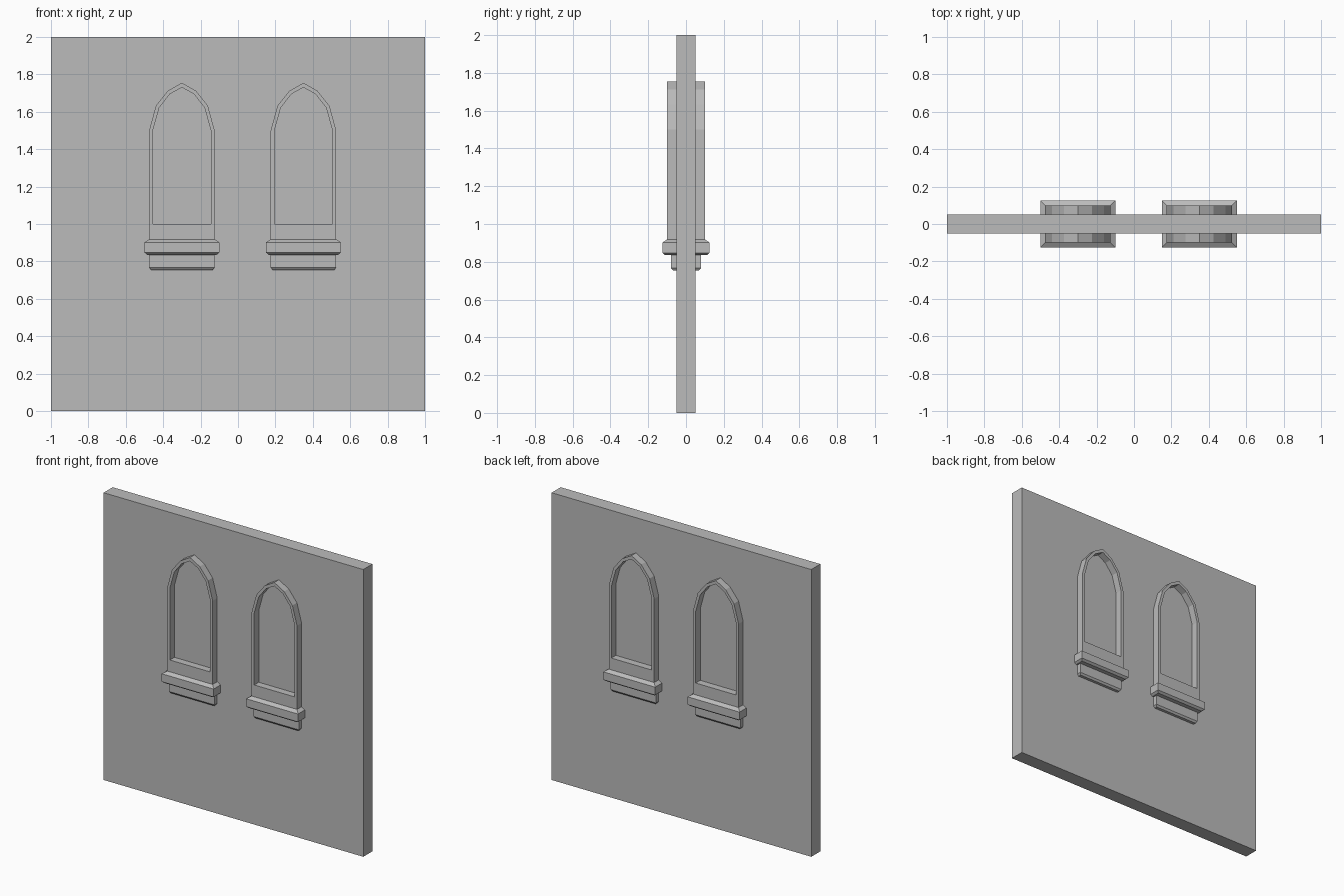
import bpy
import bmesh

cube = bpy.data.objects.get("Cube")
if cube:
    bpy.data.objects.remove(cube, do_unlink=True)

# Single stone colour
stone = bpy.data.materials.new("grey stone")
stone.use_nodes = True
GREY = (0.5, 0.5, 0.5, 1)
stone.diffuse_color = GREY
stone.node_tree.nodes["Principled BSDF"].inputs["Base Color"].default_value = GREY


def add_object(name, bm, x=0):
    bmesh.ops.recalc_face_normals(bm, faces=bm.faces)
    mesh = bpy.data.meshes.new(name)
    bm.to_mesh(mesh)
    bm.free()
    mesh.materials.append(stone)
    obj = bpy.data.objects.new(name, mesh)
    obj.location.x = x
    bpy.context.collection.objects.link(obj)
    return obj


def join_loops(bm, a, b):
    """Closed band of quads between two equal loops."""
    n = len(a)
    for i in range(n):
        j = (i + 1) % n
        bm.faces.new((a[i], a[j], b[j], b[i]))


def stacked_block(name, x, rings):
    """Block through the wall, from rectangles (half width, half depth, z)."""
    bm = bmesh.new()
    loops = [[bm.verts.new((sx * w, sy * d, z))
              for sx, sy in ((-1, -1), (1, -1), (1, 1), (-1, 1))]
             for w, d, z in rings]
    for a, b in zip(loops, loops[1:]):
        join_loops(bm, a, b)
    bm.faces.new(loops[0])
    bm.faces.new(loops[-1])
    return add_object(name, bm, x)


def arch_outline(half, base):
    """Pointed arch: right half from base to apex, then mirrored."""
    apex = (0, half[-1][1])
    right = [(half[0][0], base)] + half[:-1]
    left = [(-x, z) for x, z in reversed(right)]
    return right + [apex] + left


def arched_frame(name, x, depth):
    outer = arch_outline([(.175, 1.5), (.139, 1.632), (.075, 1.712), (0, 1.755)], .9)
    inner = arch_outline([(.155, 1.5), (.121, 1.622), (.064, 1.695), (0, 1.73)], 1.0)
    bm = bmesh.new()
    loops = [[bm.verts.new((px, y, pz)) for px, pz in outline]
             for outline, y in ((outer, -depth), (outer, depth),
                                (inner, depth), (inner, -depth))]
    for i in range(4):
        join_loops(bm, loops[i], loops[(i + 1) % 4])
    return add_object(name, bm, x)


# Wall
stacked_block("wall", 0, [(1, .05, 0), (1, .05, 2)])

# Two blind windows, alike on both faces of the wall
for side, x in (("right", -.3), ("left", .35)):
    arched_frame(side + "_window_frame", x, .1)
    stacked_block(side + "_window_sill", x,
                  [(.185, .11, .835), (.2, .125, .847), (.2, .125, .902), (.175, .1, .918)])
    stacked_block(side + "_sill_bracket", x,
                  [(.165, .07, .755), (.175, .08, .768), (.175, .08, .84)])
